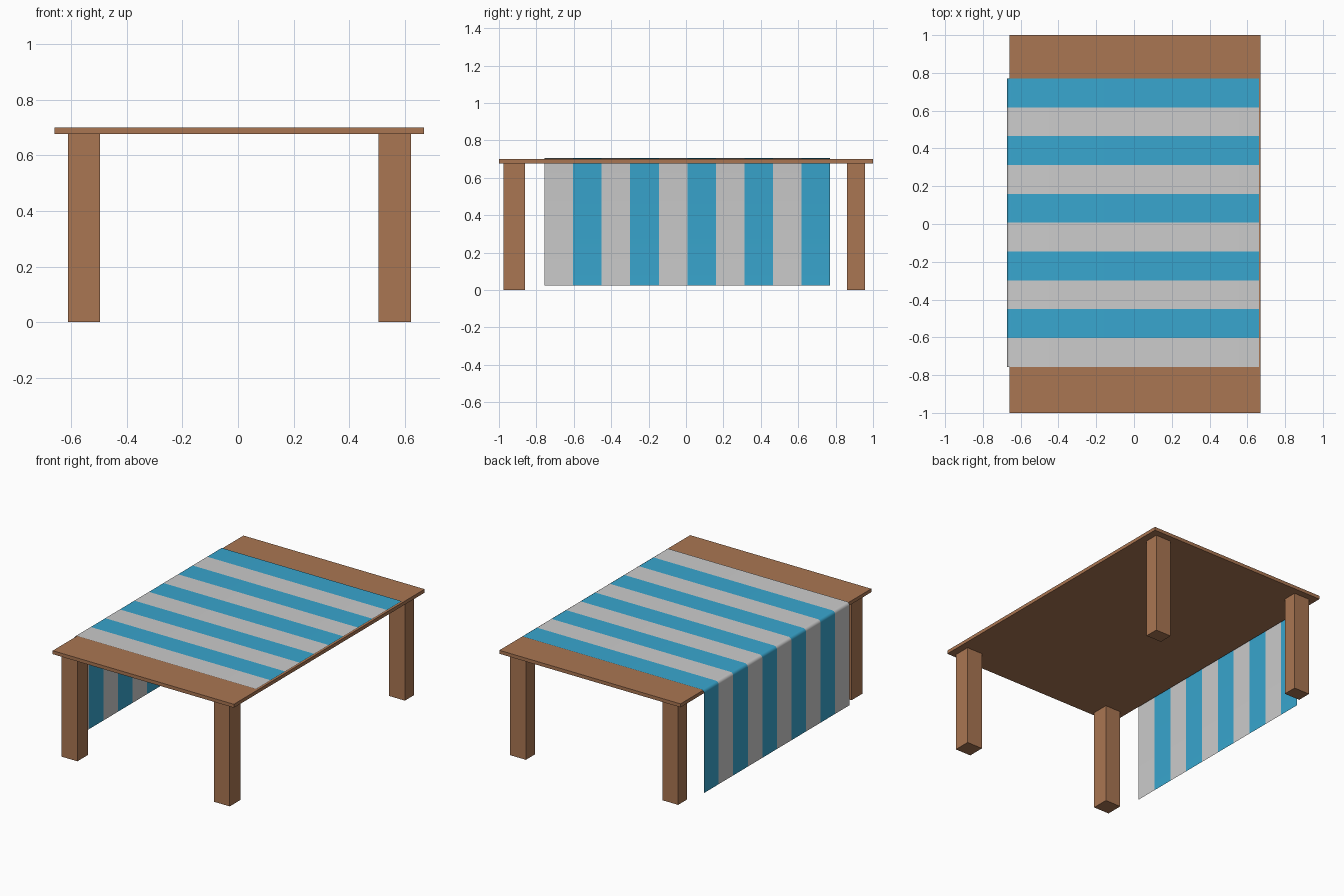
import bpy, bmesh
from math import sin, cos, pi

if "Cube" in bpy.data.objects:
    bpy.data.objects.remove(bpy.data.objects["Cube"])


def material(name, rgb):
    m = bpy.data.materials.new(name)
    m.diffuse_color = (*rgb, 1)
    m.use_nodes = True
    m.node_tree.nodes["Principled BSDF"].inputs["Base Color"].default_value = m.diffuse_color
    return m


wood = material("wood", (0.40, 0.18, 0.085))
blue = material("blue_cloth", (0.04, 0.38, 0.62))
grey = material("grey_cloth", (0.8, 0.8, 0.8))


def box(name, x0, x1, y0, y1, z0, z1):
    bpy.ops.mesh.primitive_cube_add(
        size=1, location=((x0 + x1) / 2, (y0 + y1) / 2, (z0 + z1) / 2))
    ob = bpy.context.object
    ob.name = name
    ob.scale = (x1 - x0, y1 - y0, z1 - z0)
    bpy.ops.object.transform_apply(location=False, rotation=False, scale=True)
    ob.data.materials.append(wood)


# Table top
box("table_top", -0.66, 0.67, -1, 1, 0.677, 0.70)

# Legs: the front pair is slightly deeper than the back pair
for side, x0, x1 in (("left", -0.612, -0.496), ("right", 0.506, 0.622)):
    box(f"front_{side}_leg", x0, x1, -0.975, -0.862, 0, 0.677)
    box(f"back_{side}_leg", x0, x1, 0.862, 0.956, 0, 0.677)

# Striped runner: thin sheet over the top, bending down over the left edge
STRIPES, Y0, Y1, BEND = 10, -0.756, 0.77, 6
profile = [(0.662, 0.706)]
for i in range(BEND + 1):
    a = pi / 2 * i / BEND
    profile.append((-0.652 - 0.02 * sin(a), 0.685 + 0.021 * cos(a)))
profile.append((-0.672, 0.024))

bm = bmesh.new()
rows = []
for j in range(STRIPES + 1):
    y = Y0 + (Y1 - Y0) * j / STRIPES
    rows.append([bm.verts.new((x, y, z)) for x, z in profile])
for j in range(STRIPES):
    for i in range(len(profile) - 1):
        f = bm.faces.new((rows[j][i], rows[j + 1][i],
                          rows[j + 1][i + 1], rows[j][i + 1]))
        f.material_index = j % 2
mesh = bpy.data.meshes.new("striped_runner")
bm.to_mesh(mesh)
bm.free()
mesh.materials.append(grey)
mesh.materials.append(blue)
runner = bpy.data.objects.new("striped_runner", mesh)
bpy.context.collection.objects.link(runner)
bpy.ops.object.select_all(action='DESELECT')
runner.select_set(True)
bpy.context.view_layer.objects.active = runner
bpy.ops.object.shade_smooth_by_angle()
